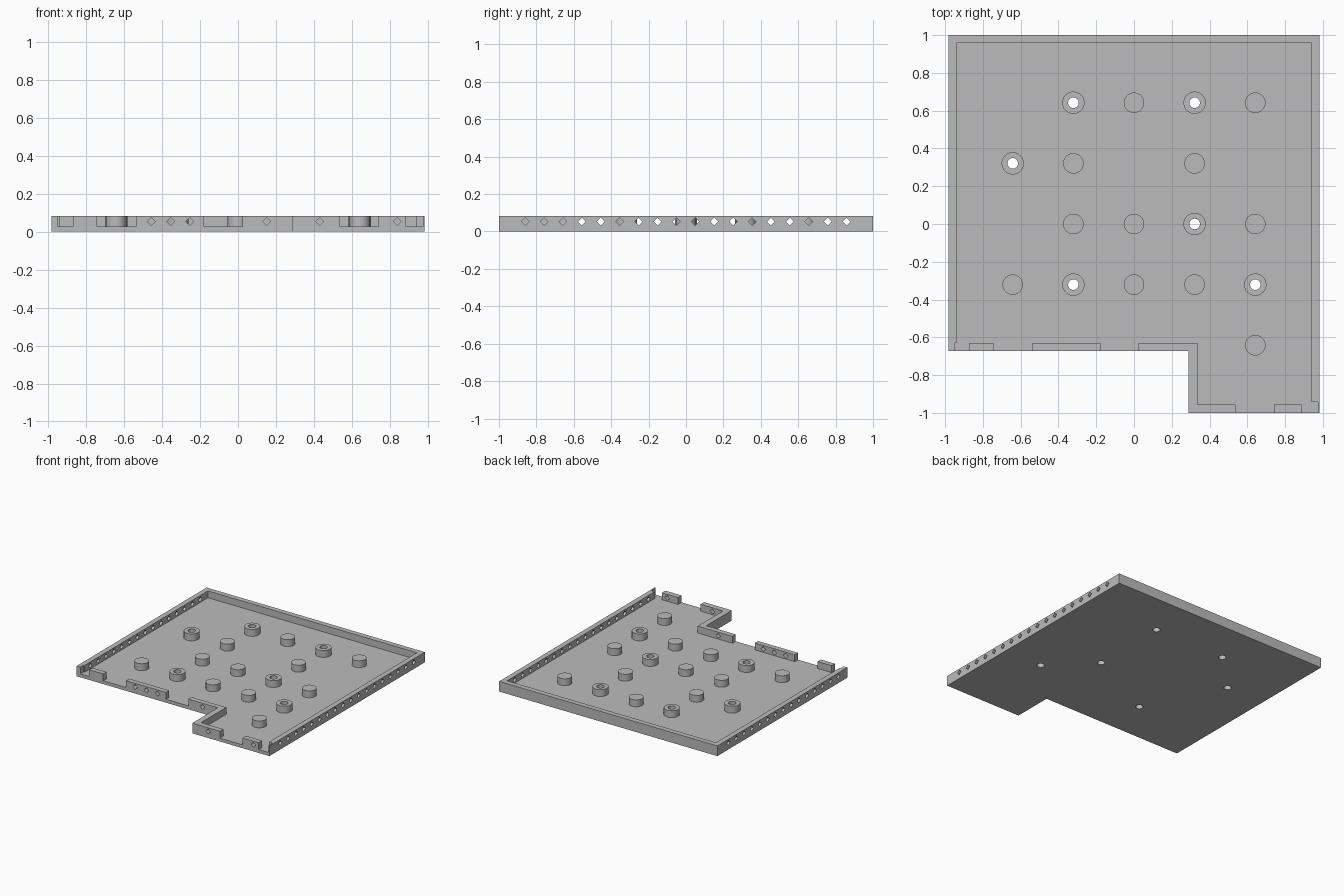
import bpy, bmesh
from math import cos, sin, pi, tau
from mathutils import Matrix, Vector

if "Cube" in bpy.data.objects:
    bpy.data.objects.remove(bpy.data.objects["Cube"])

TOP, FLOOR = 0.083, 0.027
HOLE_Z, HOLE_R = 0.053, 0.021
PITCH = 0.321

grey = bpy.data.materials.new("mid grey")
grey.use_nodes = True
colour = (0.5, 0.5, 0.5, 1)
grey.diffuse_color = colour
grey.node_tree.nodes["Principled BSDF"].inputs["Base Color"].default_value = colour


def ring(radius, sides):
    return [(radius * cos(tau * i / sides), radius * sin(tau * i / sides)) for i in range(sides)]


def rect(x0, x1, y0, y1):
    return [(x0, y0), (x1, y0), (x1, y1), (x0, y1)]


def add_prism(bm, outline, z0, z1, matrix=Matrix()):
    """Extrude a closed outline from z0 to z1."""
    face = bm.faces.new([bm.verts.new((x, y, z0)) for x, y in outline])
    out = bmesh.ops.extrude_face_region(bm, geom=[face])["geom"]
    moved = [v for v in out if isinstance(v, bmesh.types.BMVert)]
    bmesh.ops.translate(bm, vec=(0, 0, z1 - z0), verts=moved)
    bmesh.ops.transform(bm, matrix=matrix, verts=list(face.verts) + moved)


def finish(bm, name):
    bmesh.ops.recalc_face_normals(bm, faces=bm.faces)
    mesh = bpy.data.meshes.new(name)
    bm.to_mesh(mesh)
    bm.free()
    mesh.materials.append(grey)
    obj = bpy.data.objects.new(name, mesh)
    bpy.context.collection.objects.link(obj)
    return obj


def smooth(obj):
    bpy.ops.object.select_all(action='DESELECT')
    obj.select_set(True)
    bpy.context.view_layer.objects.active = obj
    bpy.ops.object.shade_smooth_by_angle(angle=pi / 6)


def cut(target, bm, name):
    """Subtract a cutter mesh and discard the cutter."""
    cutter = finish(bm, name)
    cutter.hide_render = True
    mod = target.modifiers.new(name, 'BOOLEAN')
    mod.operation, mod.solver, mod.object = 'DIFFERENCE', 'EXACT', cutter
    bpy.context.view_layer.objects.active = target
    bpy.ops.object.modifier_apply(modifier=mod.name)
    bpy.data.objects.remove(cutter)


# Tray body: stepped outline
bm = bmesh.new()
add_prism(bm, [(-0.983, -0.673), (0.288, -0.673), (0.288, -1), (0.983, -1),
               (0.983, 1), (-0.983, 1)], 0, TOP)
tray = finish(bm, "tray")

# Pocket that leaves the floor and rim walls
bm = bmesh.new()
add_prism(bm, [(-0.941, -0.631), (0.336, -0.631), (0.336, -0.955), (0.941, -0.955),
               (0.941, 0.958), (-0.941, 0.958)], FLOOR, 0.2)
cut(tray, bm, "pocket_cutter")

# Openings in the front walls
bm = bmesh.new()
for x0, x1, y0, y1 in [(-0.95, -0.87, -0.75, -0.631), (-0.743, -0.538, -0.75, -0.6),
                       (-0.178, 0.023, -0.75, -0.6), (0.538, 0.741, -1.1, -0.92),
                       (0.886, 0.975, -1.1, -0.943)]:
    add_prism(bm, rect(x0, x1, y0, y1), FLOOR, 0.2)
cut(tray, bm, "opening_cutter")

# Diamond holes through the side and front walls
bm = bmesh.new()
diamond = ring(HOLE_R, 4)
along_x = Matrix.Rotation(pi / 2, 4, 'Y')
along_y = Matrix.Rotation(pi / 2, 4, 'X')
for i in range(18):
    y = -0.86 + i * 0.1011
    for x in (-0.962, 0.962):
        if x > 0 or y > -0.6:
            add_prism(bm, diamond, -0.06, 0.06, Matrix.Translation((x, y, HOLE_Z)) @ along_x)
for x, y in [(-0.456, -0.652), (-0.354, -0.652), (-0.254, -0.652), (0.151, -0.652),
             (0.431, -0.977), (0.839, -0.977)]:
    add_prism(bm, diamond, -0.06, 0.06, Matrix.Translation((x, y, HOLE_Z)) @ along_y)
cut(tray, bm, "diamond_cutter")

# Peg grid positions, in steps of the pitch
tubes = [(-1, 2), (1, 2), (-2, 1), (1, 0), (-1, -1), (2, -1)]
pegs = [(0, 2), (2, 2), (-1, 1), (1, 1), (-1, 0), (0, 0), (2, 0),
        (-2, -1), (0, -1), (1, -1), (2, -2)]

# Screw holes through the floor
bm = bmesh.new()
for i, j in tubes:
    add_prism(bm, ring(0.028, 32), -0.05, 0.2, Matrix.Translation((i * PITCH, j * PITCH, 0)))
cut(tray, bm, "screw_hole_cutter")
smooth(tray)

# Solid pegs
for n, (i, j) in enumerate(pegs):
    bm = bmesh.new()
    add_prism(bm, ring(0.054, 32), FLOOR, TOP, Matrix.Translation((i * PITCH, j * PITCH, 0)))
    smooth(finish(bm, f"solid_peg_{n + 1}"))

# Hollow pegs: a square profile spun round the hole
for n, (i, j) in enumerate(tubes):
    bm = bmesh.new()
    profile = [bm.verts.new((r, 0, z)) for r, z in
               [(0.028, FLOOR), (0.059, FLOOR), (0.059, TOP), (0.028, TOP)]]
    edges = [bm.edges.new((profile[k], profile[(k + 1) % 4])) for k in range(4)]
    bmesh.ops.spin(bm, geom=profile + edges, cent=(0, 0, 0), axis=(0, 0, 1),
                   angle=tau, steps=32, use_merge=True)
    bmesh.ops.remove_doubles(bm, verts=bm.verts, dist=0.0001)
    bmesh.ops.translate(bm, vec=Vector((i * PITCH, j * PITCH, 0)), verts=bm.verts)
    smooth(finish(bm, f"hollow_peg_{n + 1}"))
